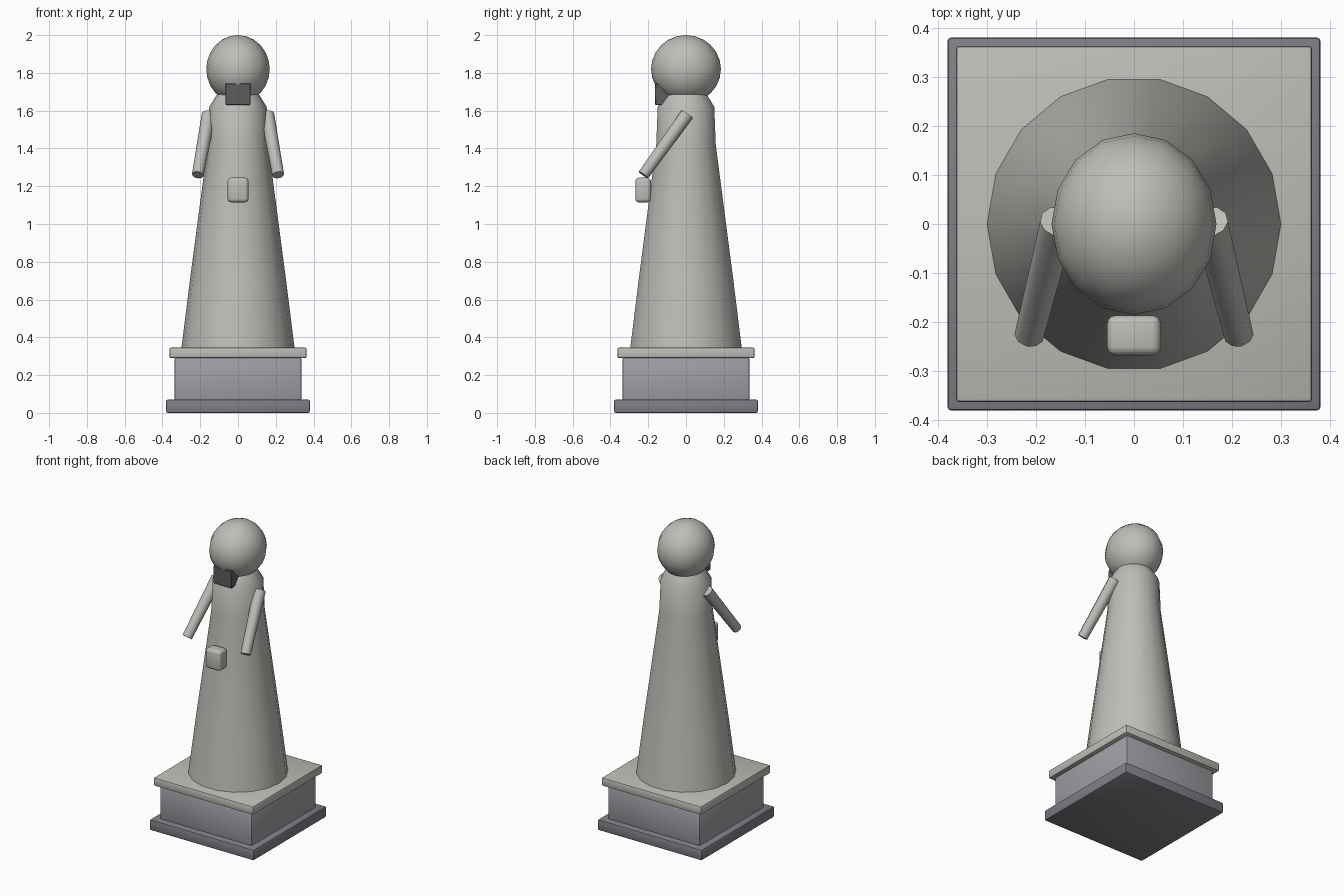
import bpy, bmesh, math
from mathutils import Vector

if "Cube" in bpy.data.objects:
    bpy.data.objects.remove(bpy.data.objects["Cube"])


def material(name, rgb):
    m = bpy.data.materials.new(name)
    m.diffuse_color = (*rgb, 1)
    m.use_nodes = True
    m.node_tree.nodes["Principled BSDF"].inputs["Base Color"].default_value = m.diffuse_color
    return m


STONE = material("stone", (0.52, 0.51, 0.48))
PLINTH = material("plinth_grey", (0.36, 0.35, 0.38))
DARK = material("dark_slate", (0.22, 0.21, 0.24))
BLACK = material("charcoal", (0.11, 0.11, 0.12))


def finish(name, bm, mat, angle=40):
    bmesh.ops.recalc_face_normals(bm, faces=bm.faces)
    mesh = bpy.data.meshes.new(name)
    bm.to_mesh(mesh)
    bm.free()
    ob = bpy.data.objects.new(name, mesh)
    bpy.context.collection.objects.link(ob)
    mesh.materials.append(mat)
    bpy.ops.object.select_all(action='DESELECT')
    ob.select_set(True)
    bpy.context.view_layer.objects.active = ob
    bpy.ops.object.shade_smooth_by_angle(angle=math.radians(angle))
    return ob


def box(name, lo, hi, mat, bevel=0.008, segments=2):
    lo, hi = Vector(lo), Vector(hi)
    bm = bmesh.new()
    bmesh.ops.create_cube(bm, size=1)
    bmesh.ops.scale(bm, vec=hi - lo, verts=bm.verts)
    bmesh.ops.translate(bm, vec=(lo + hi) / 2, verts=bm.verts)
    bmesh.ops.bevel(bm, geom=bm.edges[:], offset=bevel, segments=segments,
                    profile=0.5, affect='EDGES')
    return finish(name, bm, mat)


def lathe(name, profile, sides, mat):
    bm = bmesh.new()
    rings = [[bm.verts.new((r * math.cos(2 * math.pi * i / sides),
                            r * math.sin(2 * math.pi * i / sides), z))
              for i in range(sides)] for r, z in profile]
    for a, b in zip(rings, rings[1:]):
        for i in range(sides):
            j = (i + 1) % sides
            bm.faces.new((a[i], a[j], b[j], b[i]))
    bm.faces.new(rings[0])
    bm.faces.new(rings[-1])
    return finish(name, bm, mat)


# stepped square pedestal
box("pedestal_foot", (-.38, -.38, 0), (.38, .38, .07), DARK)
box("pedestal_block", (-.335, -.335, .065), (.335, .335, .295), PLINTH)
box("pedestal_cap", (-.363, -.363, .29), (.363, .363, .345), STONE)

# robed body with sloping shoulders
lathe("robe", [(.30, .34), (.255, .70), (.16, 1.42), (.152, 1.62), (.112, 1.685)], 18, STONE)

# head
bm = bmesh.new()
bmesh.ops.create_uvsphere(bm, u_segments=16, v_segments=12, radius=1)
bmesh.ops.scale(bm, vec=(.168, .185, .18), verts=bm.verts)
bmesh.ops.translate(bm, vec=(0, 0, 1.82), verts=bm.verts)
finish("head", bm, STONE)

# beard and held casket
box("beard", (-.066, -.163, 1.63), (.066, -.08, 1.745), BLACK, .003, 1)
box("held_casket", (-.055, -.268, 1.115), (.055, -.186, 1.245), STONE, .018, 3)

# arms reaching forward
for side, s in (("left", -1), ("right", 1)):
    top, hand = Vector((s * .155, .005, 1.58)), Vector((s * .213, -.225, 1.26))
    axis = top - hand
    bm = bmesh.new()
    bmesh.ops.create_cone(bm, cap_ends=True, segments=10, radius1=.031,
                          radius2=.037, depth=axis.length)
    bmesh.ops.rotate(bm, matrix=axis.to_track_quat('Z', 'Y').to_matrix(), verts=bm.verts)
    bmesh.ops.translate(bm, vec=(top + hand) / 2, verts=bm.verts)
    finish(side + "_arm", bm, STONE)
